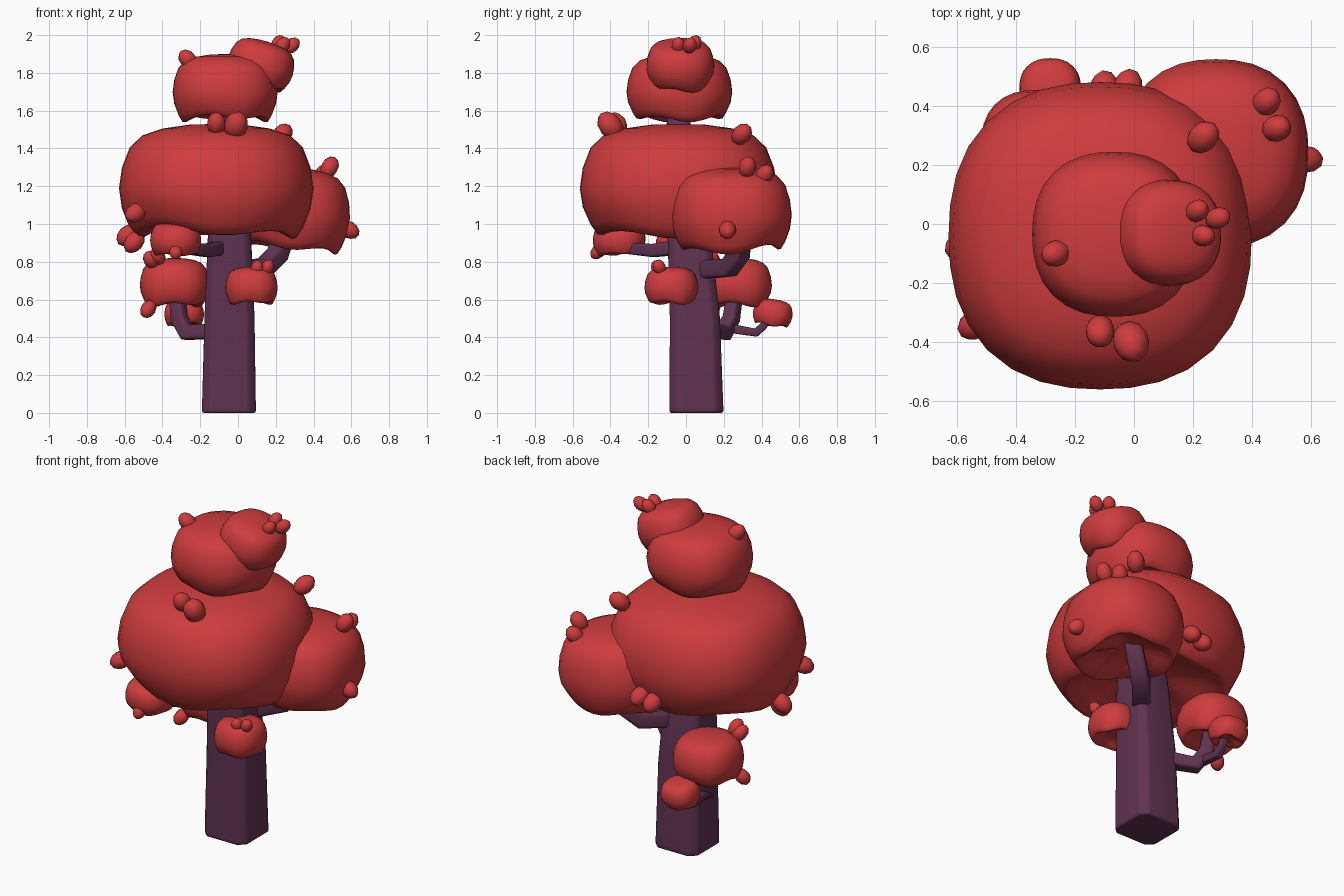
import bpy, bmesh, math
from mathutils import Vector, Matrix

if "Cube" in bpy.data.objects:
    bpy.data.objects.remove(bpy.data.objects["Cube"])


def material(name, rgb):
    m = bpy.data.materials.new(name)
    m.diffuse_color = (*rgb, 1)
    m.use_nodes = True
    m.node_tree.nodes["Principled BSDF"].inputs["Base Color"].default_value = m.diffuse_color
    return m


LEAF = material("red leaves", (0.62, 0.045, 0.047))
BARK = material("purple bark", (0.118, 0.033, 0.083))


def finish(bm, name, mat, angle):
    bmesh.ops.recalc_face_normals(bm, faces=bm.faces[:])
    me = bpy.data.meshes.new(name)
    bm.to_mesh(me)
    bm.free()
    me.materials.append(mat)
    ob = bpy.data.objects.new(name, me)
    bpy.context.collection.objects.link(ob)
    bpy.ops.object.select_all(action='DESELECT')
    ob.select_set(True)
    bpy.context.view_layer.objects.active = ob
    bpy.ops.object.shade_smooth_by_angle(angle=math.radians(angle))
    return ob


# Square limb with chamfered corners swept along (x, y, z, width) stations
def limb(name, stations, bevel, c=0.72):
    bm = bmesh.new()
    pts = [Vector(s[:3]) for s in stations]
    section = [(1, c), (c, 1), (-c, 1), (-1, c), (-1, -c), (-c, -1), (c, -1), (1, -c)]
    u, rings = None, []
    for i, p in enumerate(pts):
        a = (p - pts[i - 1]).normalized() if i else Vector()
        b = (pts[i + 1] - p).normalized() if i < len(pts) - 1 else Vector()
        t = (a + b).normalized()
        if u is None:
            u = Vector((1, 0, 0)) if t.z > 0.9 else Vector((0, 0, 1)).cross(t)
        u = (u - t * u.dot(t)).normalized()
        v, h = t.cross(u), stations[i][3] / 2
        rings.append([bm.verts.new(p + u * (h * j) + v * (h * k)) for j, k in section])
    for r, s in zip(rings, rings[1:]):
        for k in range(8):
            bm.faces.new((r[k], r[(k + 1) % 8], s[(k + 1) % 8], s[k]))
    bm.faces.new(rings[0])
    bm.faces.new(rings[-1])
    ob = finish(bm, name, BARK, 50)
    mod = ob.modifiers.new("soft edges", 'BEVEL')
    mod.width, mod.segments = bevel, 2
    mod.limit_method, mod.angle_limit = 'ANGLE', math.radians(40)


# Mushroom-like leaf dome: squarish rings, wavy rim, shallow hollow underside
PROFILE = [(0.28, 0.985), (0.55, 0.92), (0.76, 0.80), (0.89, 0.59), (0.97, 0.24),
           (1.0, -0.12), (0.97, -0.45), (0.89, -0.76), (0.82, -0.93),
           (0.77, -0.94), (0.62, -0.80), (0.35, -0.68)]


def dome(name, centre, half, phase=0.0, tilt=(0, 0), n=32):
    bm = bmesh.new()
    rot = Matrix.Rotation(tilt[0], 3, 'X') @ Matrix.Rotation(tilt[1], 3, 'Y')

    def vert(x, y, z):
        q = rot @ Vector((x * half[0], y * half[1], z * half[2]))
        return bm.verts.new(q + Vector(centre))

    rings = []
    for r, z in PROFILE:
        ring = []
        for i in range(n):
            a = 2 * math.pi * i / n
            c, s = math.cos(a), math.sin(a)
            k = r / (abs(c) ** 2.35 + abs(s) ** 2.35) ** (1 / 2.35)
            low = max(0, min(1, (-0.2 - z) / 0.6))
            wave = low * (0.05 + 0.07 * math.cos(4 * a + phase)
                          + 0.05 * math.cos(2 * a + 1 + phase))
            ring.append(vert(k * c, k * s, z + wave))
        rings.append(ring)
    for r, s in zip(rings, rings[1:]):
        for i in range(n):
            bm.faces.new((r[i], r[(i + 1) % n], s[(i + 1) % n], s[i]))
    for ring, z in ((rings[0], 1.0), (rings[-1], -0.6)):
        tip = vert(0, 0, z)
        for i in range(n):
            bm.faces.new((ring[i], ring[(i + 1) % n], tip))
    finish(bm, name, LEAF, 60)


# Small leaf bud pointing away from its dome
def bud(name, at, centre, size=0.043, stretch=1.4):
    bm = bmesh.new()
    bmesh.ops.create_icosphere(bm, subdivisions=2, radius=1)
    d = Vector(at) - Vector(centre)
    d.z *= 1.6
    rot = d.to_track_quat('Z', 'Y').to_matrix().to_4x4()
    bm.transform(Matrix.Translation(at) @ rot
                 @ Matrix.Diagonal((size, size, size * stretch, 1)))
    finish(bm, name, LEAF, 60)


# Trunk and branches
limb("trunk", [(-0.048, 0.055, 0, 0.285), (-0.048, 0.055, 0.03, 0.285),
               (-0.045, 0.047, 0.5, 0.265), (-0.045, 0.018, 0.92, 0.23),
               (-0.05, -0.03, 1.3, 0.15), (-0.05, -0.045, 1.7, 0.11)], 0.02)
limb("low_branch", [(-0.1, 0.12, 0.435, 0.085), (-0.27, 0.2, 0.425, 0.085),
                    (-0.31, 0.24, 0.5, 0.08), (-0.33, 0.27, 0.7, 0.07)], 0.01)
limb("low_twig", [(-0.3, 0.22, 0.45, 0.05), (-0.29, 0.37, 0.425, 0.045),
                  (-0.285, 0.41, 0.46, 0.04), (-0.285, 0.45, 0.54, 0.04)], 0.006)
limb("back_branch", [(0.0, 0.06, 0.755, 0.1), (0.14, 0.23, 0.77, 0.1),
                     (0.21, 0.28, 0.84, 0.1), (0.28, 0.3, 1.05, 0.09)], 0.012)
limb("front_branch", [(-0.07, 0.0, 0.88, 0.08), (-0.16, -0.17, 0.86, 0.07),
                      (-0.27, -0.31, 0.87, 0.06), (-0.33, -0.36, 0.94, 0.05)], 0.01)

# Leaf domes: name, centre, half size, wave phase, tilt, bud radius, bud positions
DOMES = [
    ("main_crown", (-0.115, -0.04, 1.225), (0.515, 0.522, 0.305), 3.0, (0, 0), 0.05,
     [(-0.115, -0.365, 1.53), (-0.01, -0.4, 1.52), (0.235, 0.295, 1.475),
      (-0.54, -0.34, 1.06), (-0.55, -0.11, 0.905), (-0.585, -0.08, 0.94),
      (-0.10, 0.46, 1.02), (-0.02, 0.465, 1.04)]),
    ("side_crown", (0.28, 0.24, 1.075), (0.315, 0.32, 0.225), math.pi, (0, 0.06), 0.046,
     [(0.45, 0.415, 1.26), (0.485, 0.325, 1.30), (0.585, 0.22, 0.97)]),
    ("upper_crown", (-0.068, -0.035, 1.72), (0.278, 0.28, 0.18), 2.0, (0, 0), 0.045,
     [(-0.265, -0.1, 1.87)]),
    ("tip_crown", (0.123, -0.03, 1.85), (0.178, 0.18, 0.12), 1.0, (0, 0.3), 0.037,
     [(0.215, 0.045, 1.955), (0.285, 0.02, 1.945), (0.235, -0.04, 1.945)]),
    ("low_left_leaves", (-0.335, 0.265, 0.69), (0.185, 0.19, 0.13), 0.5, (0, 0), 0.04,
     [(-0.46, 0.14, 0.81), (-0.425, 0.13, 0.83), (-0.475, 0.14, 0.55)]),
    ("low_back_leaves", (-0.285, 0.46, 0.53), (0.105, 0.105, 0.072), 2.5, (-0.15, 0), 0.03, []),
    ("low_right_leaves", (0.072, -0.078, 0.673), (0.138, 0.142, 0.1), 1.0, (0, 0), 0.034,
     [(0.1, -0.15, 0.765), (0.155, -0.14, 0.77)]),
    ("low_front_leaves", (-0.33, -0.355, 0.925), (0.135, 0.14, 0.088), 2.0, (0.15, 0), 0.036,
     [(-0.33, -0.465, 0.855)]),
]
for name, centre, half, phase, tilt, size, buds in DOMES:
    dome(name, centre, half, phase, tilt)
    for i, at in enumerate(buds):
        # the front-most bud on the main crown is larger
        scale = 1.25 if at[:2] == (-0.01, -0.4) else 1.0
        bud(f"{name}_bud_{i + 1}", at, centre, size * scale, 1.35)
